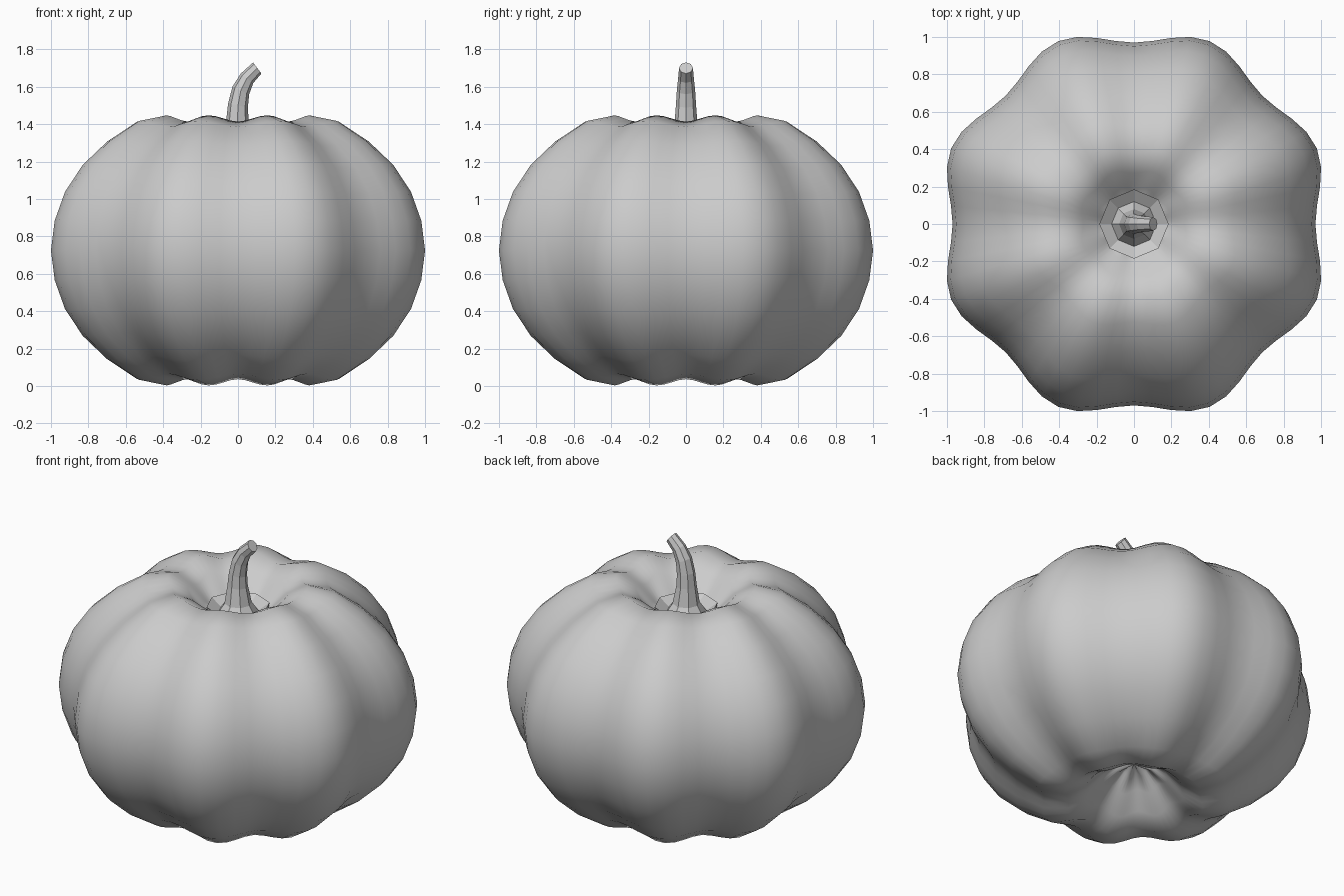
import bpy
from math import sin, cos, pi, radians

if "Cube" in bpy.data.objects:
    bpy.data.objects.remove(bpy.data.objects["Cube"])


def make_mesh(name, rings, cap_start, cap_end):
    """Skin a list of equal-length vertex rings into one object."""
    n = len(rings[0])
    verts = [v for ring in rings for v in ring]
    faces = []
    for i in range(len(rings) - 1):
        for j in range(n):
            k = (j + 1) % n
            faces.append((i * n + j, i * n + k, (i + 1) * n + k, (i + 1) * n + j))
    if cap_start:
        faces.append(tuple(reversed(range(n))))
    if cap_end:
        last = (len(rings) - 1) * n
        faces.append(tuple(range(last, last + n)))
    mesh = bpy.data.meshes.new(name)
    mesh.from_pydata(verts, [], faces)
    mesh.update()
    obj = bpy.data.objects.new(name, mesh)
    bpy.context.collection.objects.link(obj)
    return obj


# Body: eight-lobed squashed sphere with a dimple at both poles
MID = 0.725
SEGMENTS = 64
half = [(1.0, 0.0), (0.98, 0.16), (0.925, 0.315), (0.83, 0.46), (0.70, 0.585),
        (0.54, 0.692), (0.39, 0.722), (0.28, 0.665), (0.19, 0.565),
        (0.10, 0.50), (0.01, 0.48)]
profile = [(r, -z) for r, z in reversed(half[1:])] + half
rings = []
for r, z in profile:
    ring = []
    for s in range(SEGMENTS):
        a = 2 * pi * s / SEGMENTS
        lobe = -cos(8 * a)                      # +1 on a lobe, -1 in a groove
        rad = r * (1.014 + 0.044 * lobe)
        ring.append((rad * cos(a), rad * sin(a), MID + z * (0.977 + 0.023 * lobe)))
    rings.append(ring)
body = make_mesh("pumpkin_body", rings, True, True)
for p in body.data.polygons:
    p.use_smooth = True

# Stem: eight-sided, flared into a shallow collar and bent towards +x
# each entry: x, z, radius, tilt in degrees
path = [(0, 1.20, 0.17, 0), (0, 1.295, 0.185, 0), (0, 1.25, 0.12, 0),
        (0, 1.31, 0.08, 0), (-0.003, 1.42, 0.06, 3), (0.0, 1.50, 0.054, 12),
        (0.015, 1.58, 0.049, 24), (0.048, 1.645, 0.042, 36), (0.103, 1.70, 0.037, 53)]
rings = []
for x, z, r, tilt in path:
    t = radians(tilt)
    ring = []
    for s in range(8):
        a = 2 * pi * s / 8
        ring.append((x + r * cos(a) * cos(t), r * sin(a), z - r * cos(a) * sin(t)))
    rings.append(ring)
make_mesh("stem", rings, True, True)
